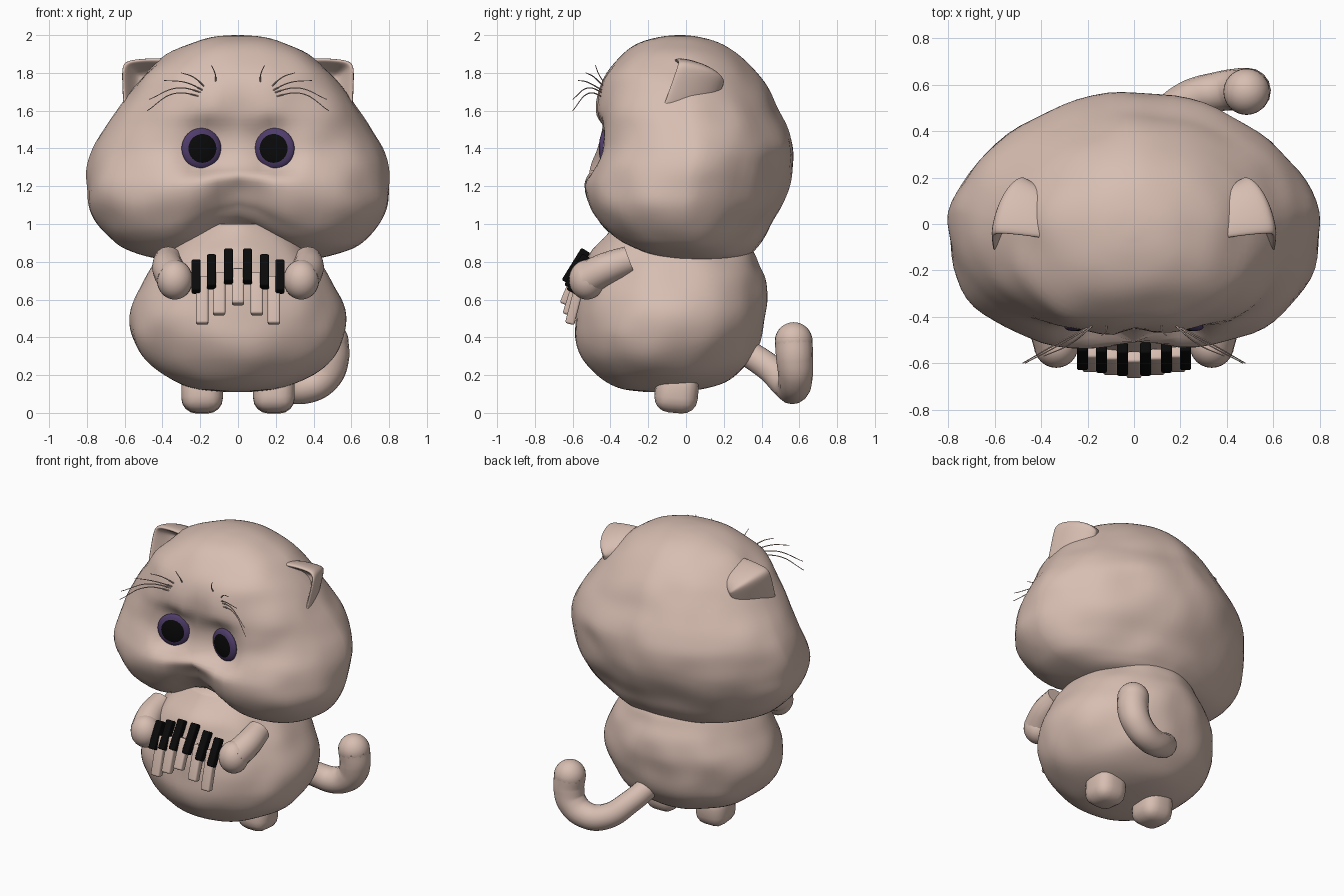
import bpy, bmesh, math
from mathutils import Vector, Matrix, noise

cube = bpy.data.objects.get("Cube")
if cube:
    bpy.data.objects.remove(cube)


def material(name, rgb):
    m = bpy.data.materials.new(name)
    m.use_nodes = True
    m.diffuse_color = (*rgb, 1)
    bsdf = next(n for n in m.node_tree.nodes if n.type == 'BSDF_PRINCIPLED')
    bsdf.inputs["Base Color"].default_value = (*rgb, 1)
    bsdf.inputs["Roughness"].default_value = 0.8
    return m


FUR = material("pinkish tan fur", (0.68, 0.51, 0.44))
BLACK = material("black", (0.003, 0.003, 0.003))
PURPLE = material("purple iris", (0.078, 0.045, 0.145))


def finish(name, bm, mats):
    bmesh.ops.recalc_face_normals(bm, faces=bm.faces)
    for f in bm.faces:
        f.smooth = True
    mesh = bpy.data.meshes.new(name)
    bm.to_mesh(mesh)
    bm.free()
    for m in mats:
        mesh.materials.append(m)
    ob = bpy.data.objects.new(name, mesh)
    bpy.context.collection.objects.link(ob)
    return ob


def loft(rings):
    """Skin a list of equal rings; both ends are closed with a fan."""
    bm = bmesh.new()
    loops = [[bm.verts.new(p) for p in r] for r in rings]
    n = len(loops[0])
    for a, b in zip(loops, loops[1:]):
        for i in range(n):
            j = (i + 1) % n
            bm.faces.new((a[i], a[j], b[j], b[i]))
    for end in (loops[0], loops[-1]):
        c = bm.verts.new(sum((v.co for v in end), Vector()) / n)
        for i in range(n):
            bm.faces.new((end[i], end[(i + 1) % n], c))
    return bm


def smooth_rows(rows, steps=4):
    """Catmull-Rom interpolation of profile rows."""
    out = []
    rows = [Vector(r) for r in rows]
    for i in range(len(rows) - 1):
        p0, p1 = rows[max(i - 1, 0)], rows[i]
        p2, p3 = rows[i + 1], rows[min(i + 2, len(rows) - 1)]
        for s in range(steps):
            t = s / steps
            out.append(0.5 * (2 * p1 + (p2 - p0) * t + (2 * p0 - 5 * p1 + 4 * p2 - p3) * t * t
                              + (3 * p1 - p0 - 3 * p2 + p3) * t ** 3))
    return out + [rows[-1]]


def plush(rows, front_power, back_power, segs=72):
    """Rings from rows of (height, half width, front y, back y)."""
    rings = []
    for z, w, f, b in smooth_rows(rows):
        ring = []
        for i in range(segs):
            a = math.tau * i / segs
            c, s = math.cos(a), math.sin(a)
            e = 2 / (front_power if s < 0 else back_power)
            ring.append((w * math.copysign(abs(c) ** e, c),
                         (f + b) / 2 + (b - f) / 2 * math.copysign(abs(s) ** e, s), z))
        rings.append(ring)
    return loft(rings)


def lumps(bm, amount):
    for v in bm.verts:
        v.co += Vector((v.co.x, v.co.y, 0)).normalized() * noise.noise(v.co * 5) * amount


def bump(x, r):
    return math.exp(-(x / r) ** 2)


def clamp(t):
    return max(0, min(1, t))


# Head: lofted, with eye sockets, muzzle groove and raised chin
head = plush([(0.80, 0.25, -0.14, 0.2), (0.82, 0.44, -0.23, 0.32), (0.87, 0.60, -0.35, 0.37),
              (0.93, 0.69, -0.43, 0.41), (1.0, 0.75, -0.49, 0.45), (1.1, 0.79, -0.54, 0.51),
              (1.2, 0.80, -0.55, 0.545), (1.3, 0.795, -0.52, 0.56), (1.4, 0.765, -0.475, 0.565),
              (1.5, 0.71, -0.465, 0.54), (1.6, 0.64, -0.475, 0.495), (1.7, 0.57, -0.46, 0.445),
              (1.8, 0.49, -0.42, 0.375), (1.9, 0.37, -0.33, 0.275), (1.96, 0.24, -0.24, 0.18),
              (1.99, 0.13, -0.14, 0.08), (2.0, 0.02, -0.05, -0.01)], 2.45, 1.8)
lumps(head, 0.018)
for v in head.verts:
    x, y, z = v.co
    if y < -0.05:
        front = clamp(-y / 0.3)
        r = math.hypot(abs(x) - 0.19, z - 1.4)
        w = math.exp(-(r / 0.145) ** 4) * front
        v.co.y += (-0.40 - 0.25 * (abs(x) - 0.19) - y) * w
        v.co.y += 0.08 * bump(x, 0.13) * bump(z - 1.08, 0.15) * front
        v.co.y += 0.03 * bump(x, 0.06) * bump(z - 1.6, 0.12) * front
        v.co.z += 0.15 * bump(x, 0.24) * clamp((1.3 - z) / 0.35) * front
finish("head", head, [FUR])

# Body: round belly with a chest that slopes up under the chin
body = plush([(0.11, 0.06, -0.22, -0.06), (0.125, 0.2, -0.34, 0.08), (0.16, 0.32, -0.42, 0.2),
              (0.22, 0.43, -0.49, 0.29), (0.3, 0.51, -0.55, 0.36), (0.4, 0.56, -0.585, 0.40),
              (0.5, 0.57, -0.59, 0.42), (0.6, 0.55, -0.575, 0.43), (0.7, 0.5, -0.555, 0.42),
              (0.78, 0.45, -0.53, 0.39), (0.85, 0.4, -0.5, 0.36), (0.92, 0.34, -0.44, 0.3),
              (1.0, 0.25, -0.37, 0.2)], 2.0, 2.0)
lumps(body, 0.018)
finish("body", body, [FUR])


def ball(name, loc, r):
    bm = bmesh.new()
    bmesh.ops.create_uvsphere(bm, u_segments=24, v_segments=16, radius=1,
                              matrix=Matrix.Translation(loc) @ Matrix.Diagonal((*r, 1)))
    return finish(name, bm, [FUR])


def tube(name, points, radii, res=6):
    cu = bpy.data.curves.new(name, 'CURVE')
    cu.dimensions = '3D'
    cu.bevel_depth = 1
    cu.bevel_resolution = res
    cu.use_fill_caps = True
    sp = cu.splines.new('BEZIER')
    sp.bezier_points.add(len(points) - 1)
    for bp, p, r in zip(sp.bezier_points, points, radii):
        bp.co, bp.radius = p, r
        bp.handle_left_type = bp.handle_right_type = 'AUTO'
    cu.materials.append(FUR)
    ob = bpy.data.objects.new(name, cu)
    bpy.context.collection.objects.link(ob)
    bpy.ops.object.select_all(action='DESELECT')
    ob.select_set(True)
    bpy.context.view_layer.objects.active = ob
    bpy.ops.object.convert(target='MESH')


def box(name, top, bottom, width, depth, mat, bevel):
    """Rounded bar running between two points."""
    top, bottom = Vector(top), Vector(bottom)
    d = top - bottom
    bm = bmesh.new()
    rot = Matrix.Rotation(math.atan2(-d.y, d.z), 4, 'X')
    bmesh.ops.create_cube(bm, size=1, matrix=Matrix.Translation((top + bottom) / 2) @ rot
                          @ Matrix.Diagonal((width, depth, d.length, 1)))
    mod = finish(name, bm, [mat]).modifiers.new("round", 'BEVEL')
    mod.width, mod.segments = bevel, 4


# Tail: curls out to the left and up
tail = [(0.02, 0.22, 0.38), (0.12, 0.44, 0.24), (0.23, 0.535, 0.15), (0.36, 0.57, 0.135),
        (0.46, 0.58, 0.2), (0.49, 0.575, 0.29), (0.485, 0.57, 0.38)]
tube("tail", tail, [0.07, 0.074, 0.08, 0.085, 0.092, 0.098, 0.1])
ball("tail_tip", tail[-1], (0.1, 0.1, 0.1))

# Ear outline (x, z), the upper outer corner is the tip
OUTLINE = [(0.28, 1.87), (0.43, 1.885), (0.56, 1.875), (0.61, 1.86), (0.62, 1.81), (0.615, 1.7),
           (0.61, 1.56), (0.5, 1.53), (0.34, 1.66)]

for side, s in (("left", 1), ("right", -1)):
    # Ear: cupped shell, pointed at the back, leaning open at the front
    rings = []
    for k, y, cx, cz in ((0.2, 0.18, 0.45, 1.73), (0.5, 0.14, 0.45, 1.73), (0.8, 0.05, 0.46, 1.73),
                         (1, -0.07, 0.47, 1.73), (0.95, -0.11, 0.47, 1.73), (0.8, -0.08, 0.47, 1.73),
                         (0.45, 0.03, 0.46, 1.73)):
        rings.append([(s * (cx + k * (x - cx)), y + 0.35 * k * (z - cz) + 0.12 * (x - cx),
                       cz + k * (z - cz)) for x, z in OUTLINE])
    ear = finish(side + "_ear", loft(rings), [FUR])
    ear.modifiers.new("smooth", 'SUBSURF').levels = 2

    # Eye: shallow dome turned inward, black pupil inside a purple ring
    bm = bmesh.new()
    bmesh.ops.create_uvsphere(bm, u_segments=32, v_segments=32, radius=0.108)
    for f in bm.faces:
        c = f.calc_center_median()
        f.material_index = 1 if math.hypot(c.x, c.y) < 0.075 else 0
    bm.transform(Matrix.Translation((s * 0.194, -0.42, 1.4)) @ Matrix.Rotation(s * -0.25, 4, 'Z')
                 @ Matrix.Rotation(math.pi / 2, 4, 'X') @ Matrix.Diagonal((1, 1, 0.3, 1)))
    finish(side + "_eye", bm, [PURPLE, BLACK])

    # Arm, paw and foot
    tube(side + "_arm", [(s * 0.37, -0.3, 0.81), (s * 0.37, -0.42, 0.765), (s * 0.34, -0.53, 0.71)],
         [0.075, 0.085, 0.09])
    ball(side + "_paw", (s * 0.335, -0.525, 0.705), (0.095, 0.095, 0.105))
    box(side + "_foot", (s * 0.19, -0.04, 0.22), (s * 0.19, -0.06, 0.0), 0.22, 0.23, FUR, 0.08)

    # Brow whiskers
    for i, (a, m, b) in enumerate((
            ((0.17, -0.43, 1.67), (0.34, -0.52, 1.69), (0.48, -0.6, 1.6)),
            ((0.17, -0.43, 1.69), (0.32, -0.52, 1.72), (0.47, -0.6, 1.66)),
            ((0.17, -0.43, 1.7), (0.28, -0.52, 1.75), (0.39, -0.57, 1.76)),
            ((0.16, -0.42, 1.71), (0.24, -0.49, 1.78), (0.3, -0.53, 1.8)),
            ((0.12, -0.42, 1.73), (0.12, -0.46, 1.79), (0.14, -0.48, 1.84)))):
        tube(f"{side}_whisker_{i + 1}", [(s * x, y, z) for x, y, z in (a, m, b)],
             [0.004, 0.003, 0.002], 1)

# Keyboard held between the paws, fanned in an arc
for i, x in enumerate((-0.222, -0.14, -0.05, 0.05, 0.14, 0.222)):
    d = abs(x) - 0.05
    box(f"black_key_{i + 1}", (x, -0.53 + 0.05 * d, 0.86 - 0.33 * d),
        (x, -0.635 + 0.15 * d, 0.69 - 0.29 * d), 0.048, 0.055, BLACK, 0.01)
for i, x in enumerate((-0.19, -0.1, 0, 0.1, 0.19)):
    d = abs(x)
    box(f"pale_key_{i + 1}", (x, -0.57 + 0.1 * d, 0.76 - 0.2 * d),
        (x, -0.645 + 0.15 * d, 0.575 - 0.55 * d), 0.066, 0.05, FUR, 0.012)
